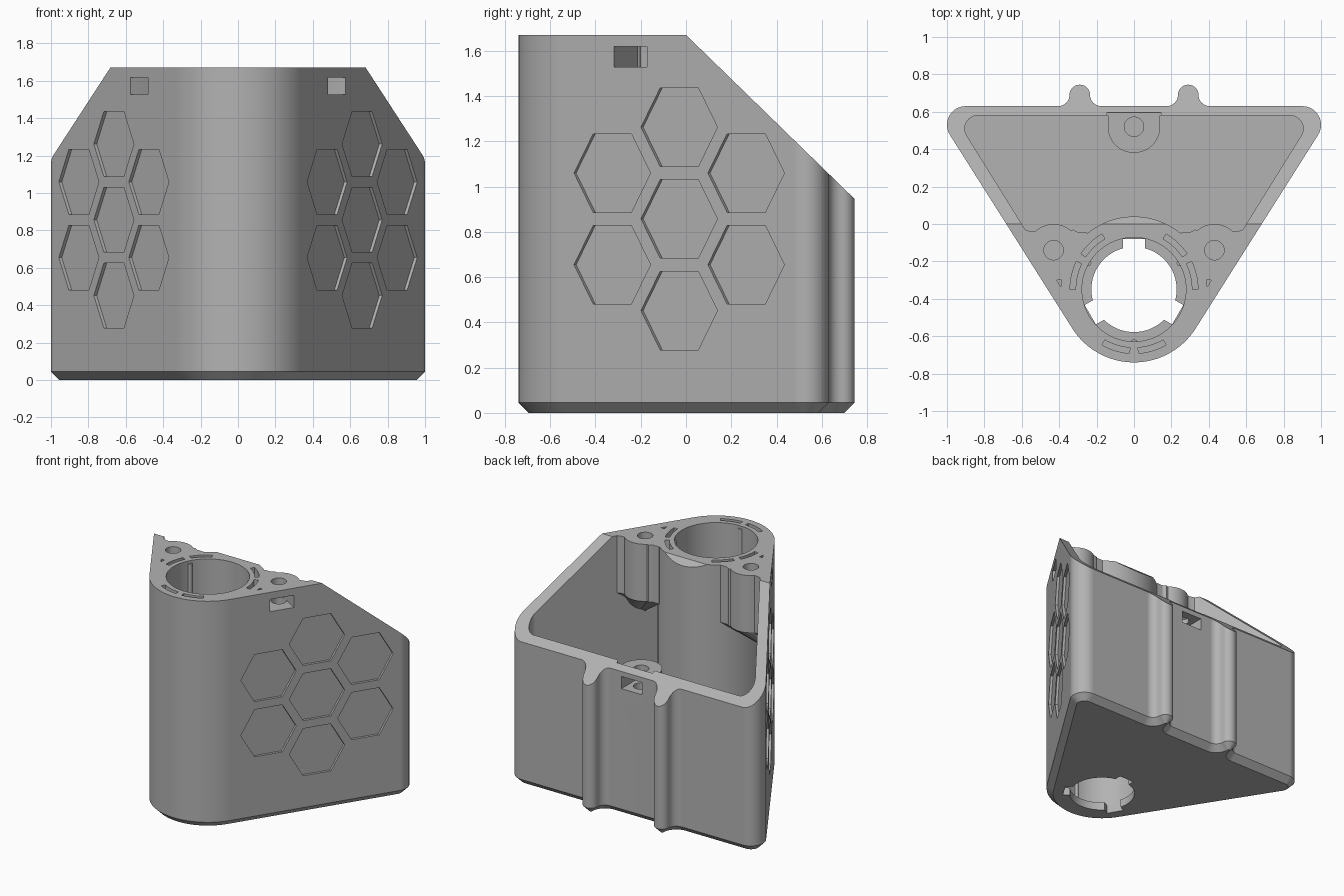
import bpy, bmesh, math
from math import cos, sin, pi, radians
from mathutils import Matrix, Vector

old = bpy.data.objects.get("Cube")
if old:
    bpy.data.objects.remove(old)

HUB = Vector((0, -0.35))      # centre of the round tube
HUB_R = 0.39
TOP = 1.67
FLOOR = 0.06
WALL = radians(-32.3)         # direction the side wall faces

grey = bpy.data.materials.new("plain grey plastic")
grey.use_nodes = True
colour = (0.45, 0.45, 0.45, 1)
grey.diffuse_color = colour
grey.node_tree.nodes["Principled BSDF"].inputs["Base Color"].default_value = colour


def arc(cx, cy, r, a0, a1, n=12):
    steps = [radians(a0 + (a1 - a0) * i / n) for i in range(n + 1)]
    return [(cx + r * cos(a), cy + r * sin(a)) for a in steps]


def circle(cx, cy, r, n=64):
    return arc(cx, cy, r, 0, 360, n)[:-1]


def rect(x0, x1, y0, y1):
    return [(x0, y0), (x1, y0), (x1, y1), (x0, y1)]


def mirrored(half):
    return half + [(-x, y) for x, y in reversed(half) if abs(x) > 1e-5]


def inset(points, d):
    """Move every outline point inwards along its corner normal."""
    out = []
    for i, p in enumerate(points):
        a, b, c = Vector(points[i - 1]), Vector(p), Vector(points[(i + 1) % len(points)])
        u, v = (b - a).normalized(), (c - b).normalized()
        m = Vector((-u.y - v.y, u.x + v.x)).normalized()
        out.append(tuple(b + m * d / max(0.3, m.dot(Vector((-u.y, u.x))))))
    return out


def toward(points, target, k):
    return [tuple(Vector(p).lerp(Vector(target), k)) for p in points]


def loft(name, levels, matrix=Matrix()):
    """Closed solid through matching outlines at given heights."""
    bm = bmesh.new()
    rings = [[bm.verts.new(matrix @ Vector((x, y, z))) for x, y in pts] for pts, z in levels]
    n = len(rings[0])
    for lo, hi in zip(rings, rings[1:]):
        for i in range(n):
            j = (i + 1) % n
            bm.faces.new((lo[i], lo[j], hi[j], hi[i]))
    bm.faces.new(list(reversed(rings[0])))
    bm.faces.new(rings[-1])
    bmesh.ops.recalc_face_normals(bm, faces=bm.faces)
    mesh = bpy.data.meshes.new(name)
    bm.to_mesh(mesh)
    bm.free()
    mesh.materials.append(grey)
    ob = bpy.data.objects.new(name, mesh)
    bpy.context.collection.objects.link(ob)
    return ob


def prism(name, pts, z0, z1, matrix=Matrix()):
    return loft(name, [(pts, z0), (pts, z1)], matrix)


def combine(target, tool, operation="DIFFERENCE"):
    mod = target.modifiers.new("bool", "BOOLEAN")
    mod.object, mod.operation, mod.solver = tool, operation, "EXACT"
    bpy.context.view_layer.objects.active = target
    bpy.ops.object.modifier_apply(modifier=mod.name)
    bpy.data.objects.remove(tool)


# Outer shell: rounded triangle with two rails on the back, chamfered below
half = arc(*HUB, HUB_R, -90, -32.3, 24)
half += arc(0.9, 0.53, 0.1, -32.3, 90, 16)
half += arc(0.405, 0.69, 0.06, 270, 180, 8)
half += arc(0.29, 0.69, 0.055, 0, 180, 16)[1:-1]
half += arc(0.175, 0.69, 0.06, 0, -90, 8)
outline = mirrored(half)
body = loft("corner_holder_body", [(inset(outline, 0.045), 0), (outline, 0.045), (outline, TOP)])

# Sloped rear of the top
side_axes = Matrix(((0, 0, 1, 0), (1, 0, 0, 0), (0, 1, 0, 0), (0, 0, 0, 1)))
slope = [(0, TOP), (1, TOP - 0.973), (1, 2), (0, 2)]
combine(body, prism("slope_cutter", slope, -2, 2, side_axes))

# Storage cavity, leaving the tube wall and the screw bosses standing
pocket = mirrored([(0, -0.5), (0.289, -0.5)] + arc(0.835, 0.51, 0.07, -32.3, 90))
cavity = prism("cavity_cutter", pocket, FLOOR, 2)
combine(cavity, prism("tube_wall", circle(*HUB, HUB_R, 150), -1, 3))
for s in (1, -1):
    boss = [(0.25, -0.3), (0.25, -0.045), (0.3, -0.045), (0.325, -0.03)]
    boss += arc(0.43, -0.14, 0.14, 130, 45) + [(0.55, -0.04), (0.6, -0.025), (0.75, -0.02), (0.75, -0.3)]
    small = toward(boss, (0.62, -0.3), 0.9)
    flip = Matrix.Scale(s, 4, (1, 0, 0))
    combine(cavity, loft("side_boss", [(small, 1.0), (boss, 1.25), (boss, 3)], flip))
back = [(0.14, 0.62)] + arc(0, 0.52, 0.14, 0, -180, 24) + [(-0.14, 0.62)]
combine(cavity, loft("back_boss", [(toward(back, (0, 0.62), 0.9), 0.6), (back, 0.84), (back, 1.06)]))
combine(body, cavity)
combine(body, prism("rim_notch", rect(-0.145, 0.145, 0.5, 0.595), 1.06, 2))

# Tube: wide bore, lip at the bottom with three key notches
combine(body, prism("bore", circle(*HUB, 0.278, 90), FLOOR, 2))
combine(body, prism("lip_hole", circle(*HUB, 0.228, 72), -0.5, 1))
for i in range(3):
    turn = Matrix.Translation((*HUB, 0)) @ Matrix.Rotation(radians(90 + 120 * i), 4, "Z")
    combine(body, prism("key_notch", rect(0.1, 0.27, -0.06, 0.06), -0.5, 1, turn))
    # Spring slots either side of each grip rib
    for a in (34, 0):
        slot = arc(0, 0, 0.342, a, a + 26) + arc(0, 0, 0.312, a + 26, a)
        spin = Matrix.Translation((*HUB, 0)) @ Matrix.Rotation(radians(120 * i), 4, "Z")
        combine(body, prism("spring_slot", slot, 0.3, 2, spin))
    a = radians(30 + 120 * i)
    rib = circle(0.284 * cos(a), HUB.y + 0.284 * sin(a), 0.018, 16)
    combine(body, prism("grip_rib", rib, FLOOR - 0.02, TOP - 0.02), "UNION")

# Screw holes and nut slots
for x, y, z in ((0.43, -0.14, 1.3), (-0.43, -0.14, 1.3), (0, 0.52, 0.82)):
    combine(body, prism("screw_hole", circle(x, y, 0.052, 32), z, 2))
combine(body, prism("back_nut_slot", rect(-0.085, 0.085, 0.43, 0.8), 0.93, 1.02))

# Side walls: nut slot and seven shallow hexagons
nx, ny = cos(WALL), sin(WALL)
wall_d = nx * HUB.x + ny * HUB.y + HUB_R
hexagon = circle(0, 0, 0.2, 6)
spots = [(0, 0), (0, 2), (0, -2), (1, 1), (1, -1), (-1, 1), (-1, -1)]
for s in (1, -1):
    flip = Matrix.Scale(s, 4, (1, 0, 0))

    def on_wall(y, z):
        x = (wall_d - ny * y) / nx
        return flip @ Matrix(((-ny, 0, nx, x), (nx, 0, ny, y), (0, 1, 0, z), (0, 0, 0, 1)))

    combine(body, prism("nut_slot", rect(-0.087, 0.087, -0.045, 0.045), -0.22, 0.1, on_wall(-0.245, 1.573)))
    for i, j in spots:
        frame = on_wall(-0.03 + 0.35 * nx * i, 0.857 + 0.2025 * j)
        combine(body, prism("hexagon_recess", hexagon, -0.018, 0.1, frame))

# Smooth curved walls, crisp edges
bpy.ops.object.select_all(action="DESELECT")
body.select_set(True)
bpy.context.view_layer.objects.active = body
bpy.ops.object.shade_smooth_by_angle(angle=radians(25))
weighted = body.modifiers.new("weighted_normals", "WEIGHTED_NORMAL")
weighted.keep_sharp = True
